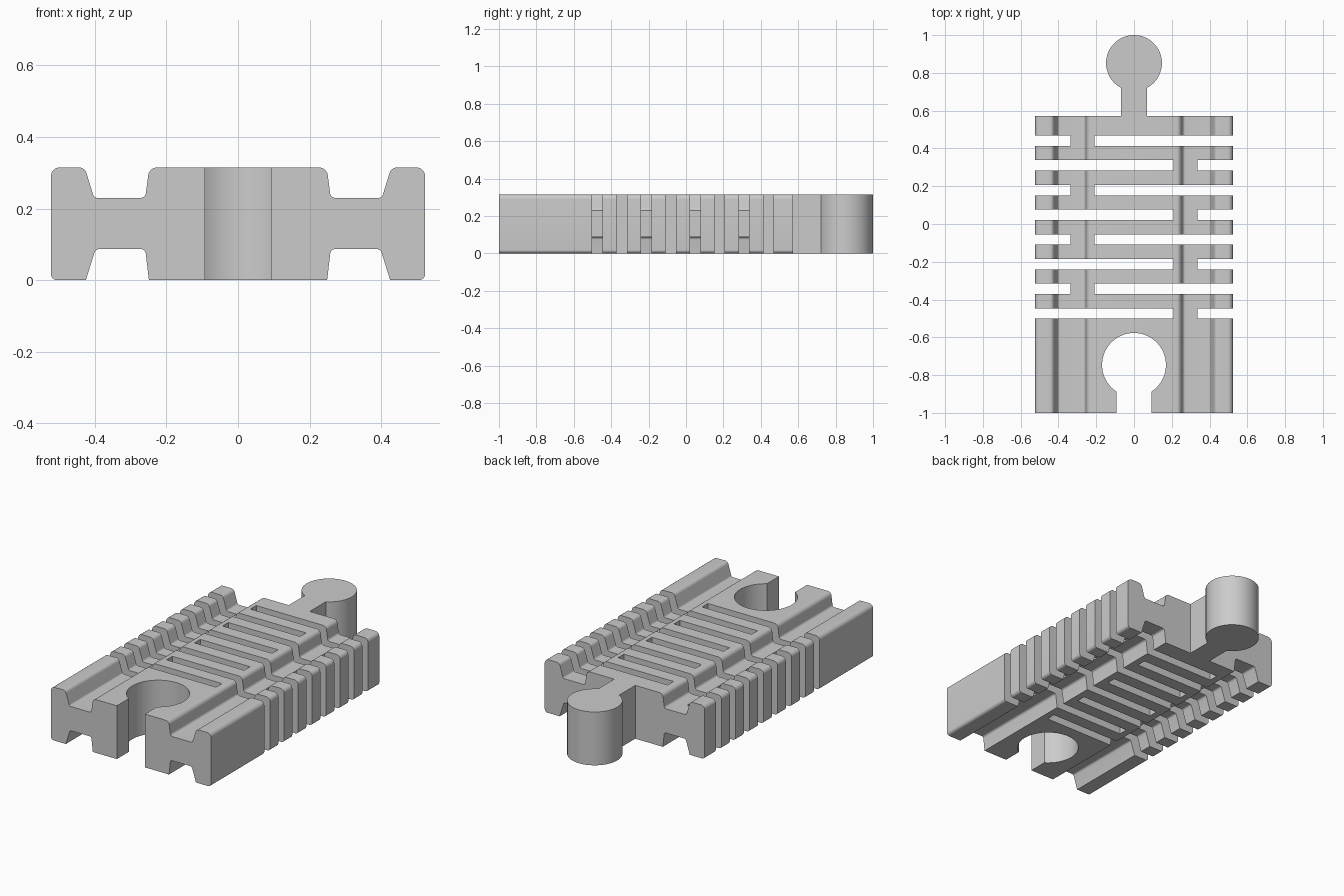
import bpy, bmesh, math
from mathutils import Vector, Matrix

if "Cube" in bpy.data.objects:
    bpy.data.objects.remove(bpy.data.objects["Cube"])

WIDTH, HEIGHT = 0.523, 0.315       # half width, full height
FRONT, BACK = -1.0, 0.572

grey = bpy.data.materials.new("plain grey")
grey.use_nodes = True
colour = (0.6, 0.6, 0.6, 1)
grey.diffuse_color = colour
grey.node_tree.nodes["Principled BSDF"].inputs["Base Color"].default_value = colour


def fillet(corners, steps=6):
    """Round each (x, z, radius) corner of a closed outline."""
    out = []
    for i, (x, z, r) in enumerate(corners):
        p = Vector((x, z))
        if not r:
            out.append(p)
            continue
        a = (Vector(corners[i - 1][:2]) - p).normalized()
        b = (Vector(corners[(i + 1) % len(corners)][:2]) - p).normalized()
        half = a.angle(b) / 2
        centre = p + (a + b).normalized() * r / math.sin(half)
        start = p + a * r / math.tan(half) - centre
        end = p + b * r / math.tan(half) - centre
        for s in range(steps + 1):
            t = s / steps
            out.append(centre + start.lerp(end, t).normalized() * r)
    return out


def keyhole(centre_y, radius, neck, neck_y, segments=64):
    """Round head with a straight neck running towards the front."""
    gap = math.asin(neck / radius)
    first, last = -math.pi / 2 + gap, 1.5 * math.pi - gap
    pts = []
    for i in range(segments + 1):
        a = first + (last - first) * i / segments
        pts.append((radius * math.cos(a), centre_y + radius * math.sin(a)))
    return pts + [(-neck, neck_y), (neck, neck_y)]


def prism(name, points, depth):
    """Extrude 3D points along a vector into a closed solid."""
    bm = bmesh.new()
    face = bm.faces.new([bm.verts.new(p) for p in points])
    moved = bmesh.ops.extrude_face_region(bm, geom=[face])["geom"]
    bmesh.ops.translate(bm, vec=depth,
                        verts=[g for g in moved if isinstance(g, bmesh.types.BMVert)])
    bmesh.ops.recalc_face_normals(bm, faces=bm.faces)
    return finish(name, bm)


def finish(name, bm):
    mesh = bpy.data.meshes.new(name)
    bm.to_mesh(mesh)
    bm.free()
    mesh.materials.append(grey)
    obj = bpy.data.objects.new(name, mesh)
    bpy.context.collection.objects.link(obj)
    return obj


def select(obj):
    bpy.ops.object.select_all(action='DESELECT')
    obj.select_set(True)
    bpy.context.view_layer.objects.active = obj


def cut(obj, cutter):
    cutter.hide_render = True
    mod = obj.modifiers.new("cut", 'BOOLEAN')
    mod.operation, mod.solver, mod.object = 'DIFFERENCE', 'EXACT', cutter
    select(obj)
    bpy.ops.object.modifier_apply(modifier=mod.name)
    bpy.data.objects.remove(cutter)


# Track body: half section from the top groove round to the bottom one, mirrored
half = [
    (0.248, HEIGHT, 0.025), (0.259, 0.23, 0.015),
    (0.402, 0.23, 0.012), (0.428, HEIGHT, 0.022),
    (WIDTH, HEIGHT, 0.025), (WIDTH, 0, 0.018),
    (0.425, 0, 0), (0.398, 0.087, 0.014),
    (0.259, 0.087, 0.014), (0.249, 0, 0),
]
section = fillet(half + [(-x, z, r) for x, z, r in reversed(half)])
body = prism("track_body", [(x, FRONT, z) for x, z in section], (0, BACK - FRONT, 0))

# Socket in the front end
socket = keyhole(-0.746, 0.169, 0.092, FRONT - 0.1)
cut(body, prism("socket_cutter", [(x, y, -0.1) for x, y in socket], (0, 0, 0.6)))

# Flex slots: each leaves one bridge, alternating left and right
bm = bmesh.new()
for i in range(8):
    y = 0.441 - i * 0.1307
    side = -1 if i % 2 == 0 else 1
    for x0, x1 in ((-0.7, 0.208), (0.336, 0.7)):
        place = (Matrix.Translation((side * (x0 + x1) / 2, y, HEIGHT / 2))
                 @ Matrix.Diagonal((x1 - x0, 0.055, 0.6, 1)))
        bmesh.ops.create_cube(bm, size=1, matrix=place)
cut(body, finish("slot_cutter", bm))

# Connector peg on the back end
peg = keyhole(0.852, 0.148, 0.069, BACK)
connector = prism("connector_peg", [(x, y, 0) for x, y in peg], (0, 0, HEIGHT))

for obj in (body, connector):
    select(obj)
    bpy.ops.object.shade_smooth_by_angle(angle=math.radians(25))
